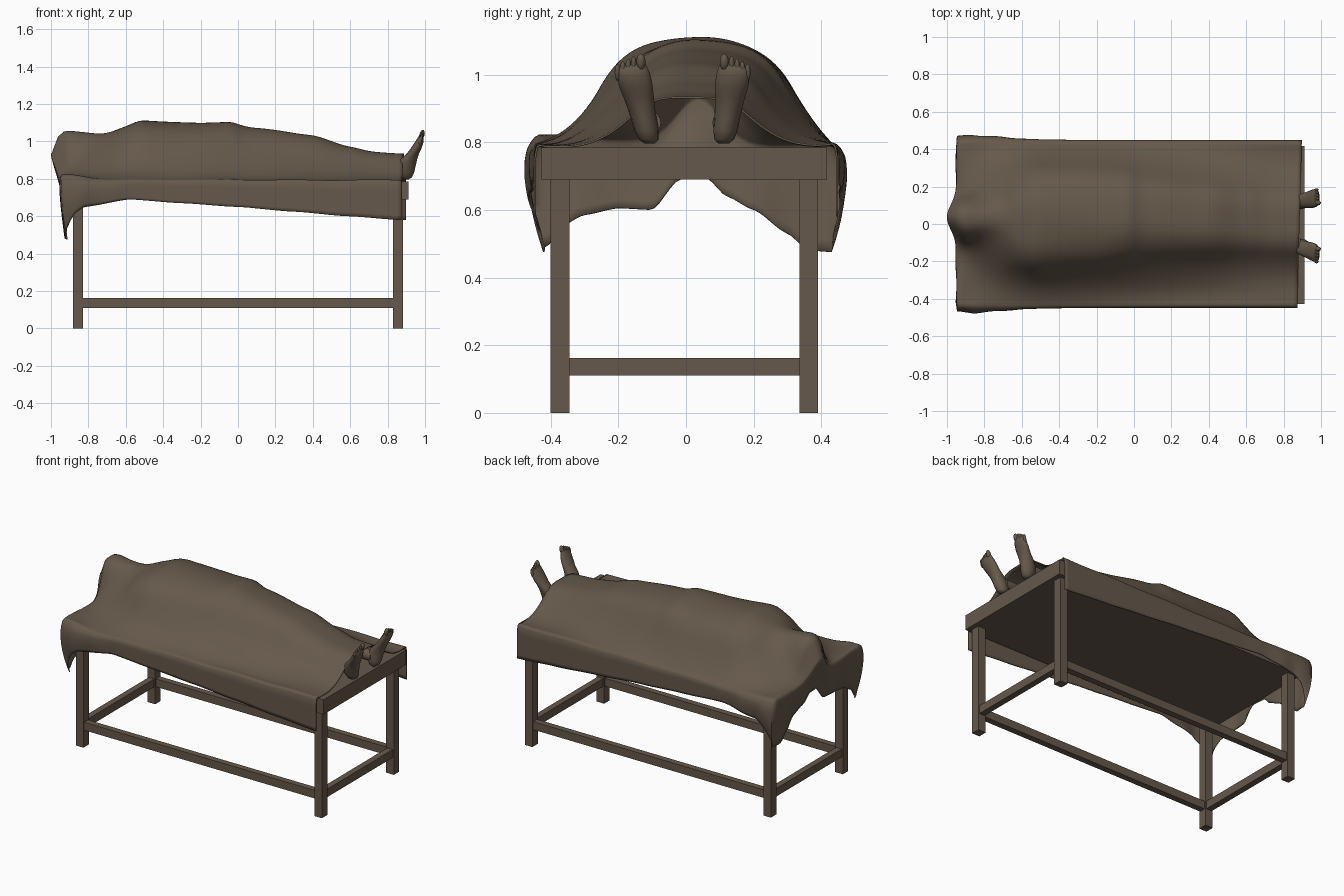
import bpy, bmesh, math
from mathutils import Vector, Matrix

if "Cube" in bpy.data.objects:
    bpy.data.objects.remove(bpy.data.objects["Cube"])

mat = bpy.data.materials.new("dusty brown")
mat.diffuse_color = (0.130, 0.099, 0.069, 1)
mat.use_nodes = True
mat.node_tree.nodes["Principled BSDF"].inputs["Base Color"].default_value = mat.diffuse_color


def finish(name, bm, smooth=None):
    bmesh.ops.recalc_face_normals(bm, faces=bm.faces)
    me = bpy.data.meshes.new(name)
    bm.to_mesh(me)
    bm.free()
    ob = bpy.data.objects.new(name, me)
    bpy.context.collection.objects.link(ob)
    me.materials.append(mat)
    if smooth:
        bpy.ops.object.select_all(action='DESELECT')
        bpy.context.view_layer.objects.active = ob
        ob.select_set(True)
        bpy.ops.object.shade_smooth_by_angle(angle=math.radians(smooth))
    return ob


def box(name, x0, x1, y0, y1, z0, z1):
    bm = bmesh.new()
    m = Matrix.Translation(((x0 + x1) / 2, (y0 + y1) / 2, (z0 + z1) / 2))
    bmesh.ops.create_cube(bm, size=1, matrix=m @ Matrix.Diagonal((x1 - x0, y1 - y0, z1 - z0, 1)))
    return finish(name, bm)


def table(pts, x):
    """Smooth lookup in rows of (key, value, value...)."""
    if x <= pts[0][0]:
        return pts[0][1:]
    for a, b in zip(pts, pts[1:]):
        if x <= b[0]:
            t = (x - a[0]) / (b[0] - a[0])
            t = t * t * (3 - 2 * t) * 0.5 + t * 0.5
            return [p + (q - p) * t for p, q in zip(a[1:], b[1:])]
    return pts[-1][1:]


# Table: slab, legs and stretchers
CY = -0.005
box("table_top", -0.91, 0.912, CY - 0.422, CY + 0.422, 0.69, 0.785)
for sx, xn in ((-1, "head"), (1, "foot")):
    for sy, yn in ((-1, "front"), (1, "back")):
        box(f"{xn}_{yn}_leg", sx * 0.855 - 0.027, sx * 0.855 + 0.027,
            CY + sy * 0.368 - 0.028, CY + sy * 0.368 + 0.028, 0, 0.69)
    box(f"{xn}_stretcher", sx * 0.855 - 0.02, sx * 0.855 + 0.02, CY - 0.34, CY + 0.34, 0.11, 0.162)
for sy, yn in ((-1, "front"), (1, "back")):
    box(f"{yn}_stretcher", -0.828, 0.828, CY + sy * 0.368 - 0.02, CY + sy * 0.368 + 0.02, 0.11, 0.162)

# Sheet: a cloth relaxed over the lying body's cross-sections (x, top z, y min, y max)
BODY = [(-0.97, 1.00, -0.09, 0.14), (-0.90, 1.065, -0.11, 0.17), (-0.80, 1.05, -0.09, 0.14),
        (-0.71, 1.03, -0.14, 0.20), (-0.62, 1.07, -0.28, 0.33), (-0.52, 1.112, -0.30, 0.36),
        (-0.20, 1.095, -0.27, 0.355), (-0.03, 1.105, -0.24, 0.34), (0.04, 1.076, -0.23, 0.32),
        (0.40, 1.035, -0.21, 0.27), (0.60, 0.97, -0.20, 0.24), (0.72, 0.945, -0.20, 0.22),
        (0.90, 0.938, -0.20, 0.22)]
NX, NY, X0, X1, YW = 80, 56, -0.94, 0.885, 0.434


def gx(i):
    return X0 + (X1 - X0) * i / NX


def gy(j):
    return -YW + 2 * YW * j / NY


def body(x, y):
    top, a, b = table(BODY, x)
    t = abs((y - (a + b) / 2) / ((b - a) / 2))
    return 0.79 + (top - 0.79) * (1 - t ** 2.7) ** 0.55 if t < 1 else 0.79


def head(y):
    return math.exp(-((y - 0.035) / 0.095) ** 2)


def rim(i, j):
    x, y = gx(i), gy(j)
    if i == 0:
        return 0.800 + 0.14 * head(y) + 0.02 * (y < 0) * min(1, -y / 0.3)
    return 0.796 + (0.025 if j == 0 else 0.006) * math.exp(-((x + 0.90) / 0.12) ** 2)


obst = [[body(gx(i), gy(j)) for j in range(NY + 1)] for i in range(NX + 1)]
z = [row[:] for row in obst]
for i in range(NX + 1):
    for j in range(NY + 1):
        if i == 0 or j in (0, NY):
            z[i][j] = rim(i, j)
for it in range(180):
    for i in range(1, NX + 1):
        up, dn, row = z[i - 1], z[i + 1] if i < NX else z[i - 1], z[i]
        for j in range(1, NY):
            v = (up[j] + dn[j] + row[j - 1] + row[j + 1]) / 4 - 0.0003
            row[j] = max(obst[i][j], v)
# ease the creases where cloth meets body
for it in range(2):
    for i in range(1, NX):
        for j in range(1, NY):
            z[i][j] = 0.5 * z[i][j] + 0.125 * (z[i - 1][j] + z[i + 1][j] + z[i][j - 1] + z[i][j + 1])

bm = bmesh.new()
grid = []
for i in range(NX + 1):
    line = []
    for j in range(NY + 1):
        x, y = gx(i), gy(j)
        near = max(0, 1 - i / 7) ** 1.3
        x -= 0.055 * head(y) * near
        x += 0.012 * (y / YW) * i / NX                      # foot hem runs slightly askew
        wave = 0.004 * math.sin(9 * x + 14 * y) * math.sin(6 * x - 11 * y)
        line.append(bm.verts.new((x, y, z[i][j] + wave)))
    grid.append(line)
for i in range(NX):
    for j in range(NY):
        bm.faces.new((grid[i][j], grid[i + 1][j], grid[i + 1][j + 1], grid[i][j + 1]))

# Hanging skirt of the sheet round three sides, hem heights by position
HEM_SIDE = [(-0.94, 0.475), (-0.915, 0.53), (-0.88, 0.61), (-0.82, 0.65), (-0.58, 0.69),
            (-0.3, 0.67), (0, 0.65), (0.3, 0.625), (0.6, 0.60), (0.88, 0.58)]
HEM_HEAD = [(-0.44, 0.475), (-0.40, 0.50), (-0.38, 0.545), (-0.30, 0.585), (-0.20, 0.605), (-0.10, 0.60),
            (-0.02, 0.69), (0.06, 0.695), (0.12, 0.64), (0.20, 0.60), (0.30, 0.53), (0.36, 0.48), (0.44, 0.475)]
path = [(i, 0) for i in range(NX, -1, -1)] + [(0, j) for j in range(1, NY + 1)] \
    + [(i, NY) for i in range(1, NX + 1)]
K, prev = 12, None
for i, j in path:
    p = grid[i][j].co
    x, y = gx(i), gy(j)
    side = -1 if j == 0 else 1 if j == NY else 0
    n = Vector((-1 if i == 0 else 0, side, 0))
    if i == 0 and side:
        n.x *= 0.4
    hem = table(HEM_SIDE, x)[0] if side else table(HEM_HEAD, y)[0]
    headward = math.exp(-((x + 0.90) / 0.26) ** 2)
    corner = math.exp(-((x + 0.94) / 0.05) ** 2)
    col = [grid[i][j]]
    for k in range(1, K + 1):
        q = k / K
        f = q ** 1.4
        out = 0.016 * math.sqrt(min(1, q * 3.0))
        if side:
            out += headward * (0.026 * math.sin(q * 2.6) + 0.006 * math.sin(34 * x + side) * q)
            out -= corner * 0.035 * q ** 3
        else:
            out += 0.008 * math.sin(24 * y) * q - 0.035 * q * q
        c = p + n * out
        c.z = p.z + (hem - p.z) * f
        if i == 0:                                          # tuck in below the head
            drop = min(1, max(0, (p.z - c.z) / 0.15))
            c.x += 0.055 * head(y) * drop
            if side:
                c.x += 0.02 * q
        col.append(bm.verts.new(c))
    if prev:
        for k in range(K):
            bm.faces.new((prev[k], col[k], col[k + 1], prev[k + 1]))
    prev = col
sheet = finish("sheet", bm, 85)
sol = sheet.modifiers.new("cloth", 'SOLIDIFY')
sol.thickness, sol.offset = 0.006, -1

# Feet: lofted rings from heel to ball (z, x instep, x sole, half width), then toes and ankle
FOOT = [(0.797, 0.890, 0.912, 0.016), (0.808, 0.868, 0.930, 0.029), (0.835, 0.850, 0.942, 0.036),
        (0.870, 0.850, 0.950, 0.038), (0.905, 0.870, 0.958, 0.041), (0.935, 0.903, 0.968, 0.045),
        (0.965, 0.925, 0.982, 0.049), (0.995, 0.945, 0.992, 0.049), (1.018, 0.960, 0.992, 0.044),
        (1.030, 0.968, 0.986, 0.036)]


def foot(name, y_heel, y_toe, s):
    bm = bmesh.new()
    rings = []

    def mid(h):
        return y_heel + (y_toe - y_heel) * (h - 0.8) / 0.25

    for h, xa, xb, w in FOOT:
        ring = []
        for a in range(16):
            t = math.tau * a / 16
            ring.append(bm.verts.new(((xa + xb) / 2 + (xb - xa) / 2 * math.cos(t), mid(h) + w * math.sin(t),
                                      h - s * 0.2 * w * math.sin(t) * max(0, (h - 0.93) / 0.1))))
        rings.append(ring)
    for a, b in zip(rings, rings[1:]):
        for k in range(16):
            bm.faces.new((a[k], a[(k + 1) % 16], b[(k + 1) % 16], b[k]))
    bm.faces.new(rings[0])
    bm.faces.new(rings[-1])
    # toes, the big one on the inner side
    for k in range(5):
        r = 0.0135 if k == 0 else 0.0085
        y = mid(1.03) + s * (-0.030 + (0.006 if k else 0) + 0.0158 * k)
        m = Matrix.Translation((0.984 - 0.002 * k, y, 1.037 - 0.0075 * k)) @ \
            Matrix.Rotation(0.25, 4, 'Y') @ Matrix.Diagonal((r * 1.05, r, 0.026, 1))
        bmesh.ops.create_uvsphere(bm, u_segments=10, v_segments=8, radius=1, matrix=m)
    # ankle and shin running under the sheet
    m = Matrix.Translation((0.80, y_heel, 0.858)) @ Matrix.Rotation(math.pi / 2, 4, 'Y')
    bmesh.ops.create_cone(bm, cap_ends=True, segments=16, radius1=0.034, radius2=0.034, depth=0.18, matrix=m)
    finish(name, bm, 50)


foot("front_foot", -0.108, -0.168, -1)
foot("back_foot", 0.112, 0.146, 1)
